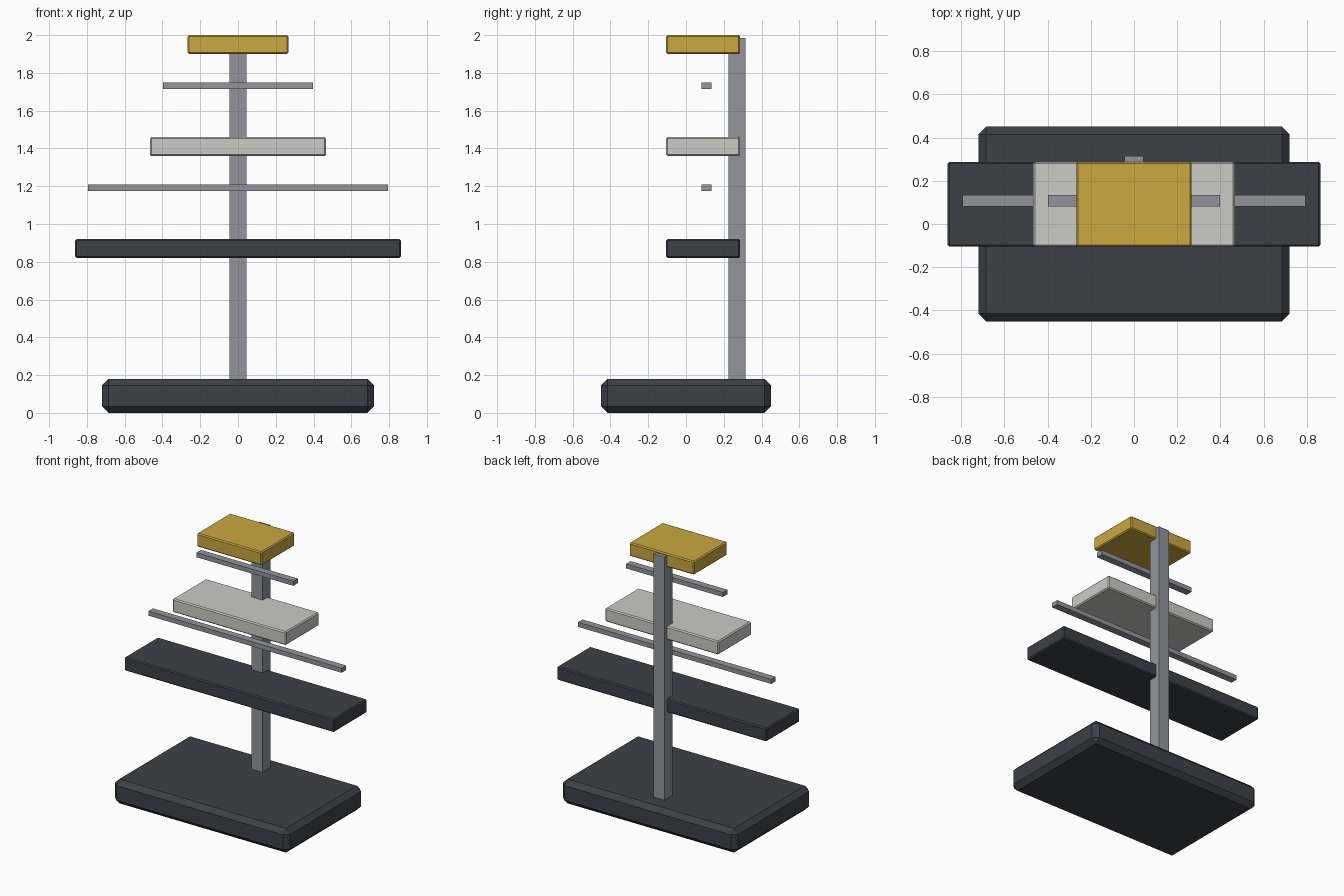
import bpy

if "Cube" in bpy.data.objects:
    bpy.data.objects.remove(bpy.data.objects["Cube"])


def material(name, srgb):
    linear = [((c / 255 + 0.055) / 1.055) ** 2.4 for c in srgb]
    m = bpy.data.materials.new(name)
    m.diffuse_color = (*linear, 1)
    m.use_nodes = True
    m.node_tree.nodes["Principled BSDF"].inputs["Base Color"].default_value = m.diffuse_color
    return m


dark = material("charcoal", (60, 65, 71))
steel = material("grey_metal", (146, 149, 156))
cream = material("pale_grey", (203, 203, 199))
gold = material("gold", (203, 168, 64))


def box(name, x, y, z, mat, bevel=0):
    """Box from (min, max) ranges with an optional chamfer."""
    ranges = (x, y, z)
    bpy.ops.mesh.primitive_cube_add(size=1, location=[(a + b) / 2 for a, b in ranges])
    ob = bpy.context.object
    ob.name = name
    ob.scale = [b - a for a, b in ranges]
    bpy.ops.object.transform_apply(location=False, rotation=False, scale=True)
    ob.data.materials.append(mat)
    if bevel:
        mod = ob.modifiers.new("chamfer", 'BEVEL')
        mod.width = bevel
        mod.segments = 1
    return ob


# Base and upright post
box("base", (-0.72, 0.72), (-0.45, 0.45), (0, 0.18), dark, 0.035)
box("post", (-0.045, 0.045), (0.225, 0.315), (0.17, 1.985), steel)

# Three tiers, narrower towards the top
for name, half, z, mat in (("lower_shelf", 0.862, 0.82, dark),
                           ("middle_shelf", 0.466, 1.36, cream),
                           ("top_shelf", 0.267, 1.90, gold)):
    box(name, (-half, half), (-0.105, 0.287), (z, z + 0.10), mat, 0.008)

# Thin rails between the tiers
for name, half, z in (("lower_rail", 0.794, 1.175), ("upper_rail", 0.397, 1.715)):
    box(name, (-half, half), (0.082, 0.135), (z, z + 0.034), steel)
